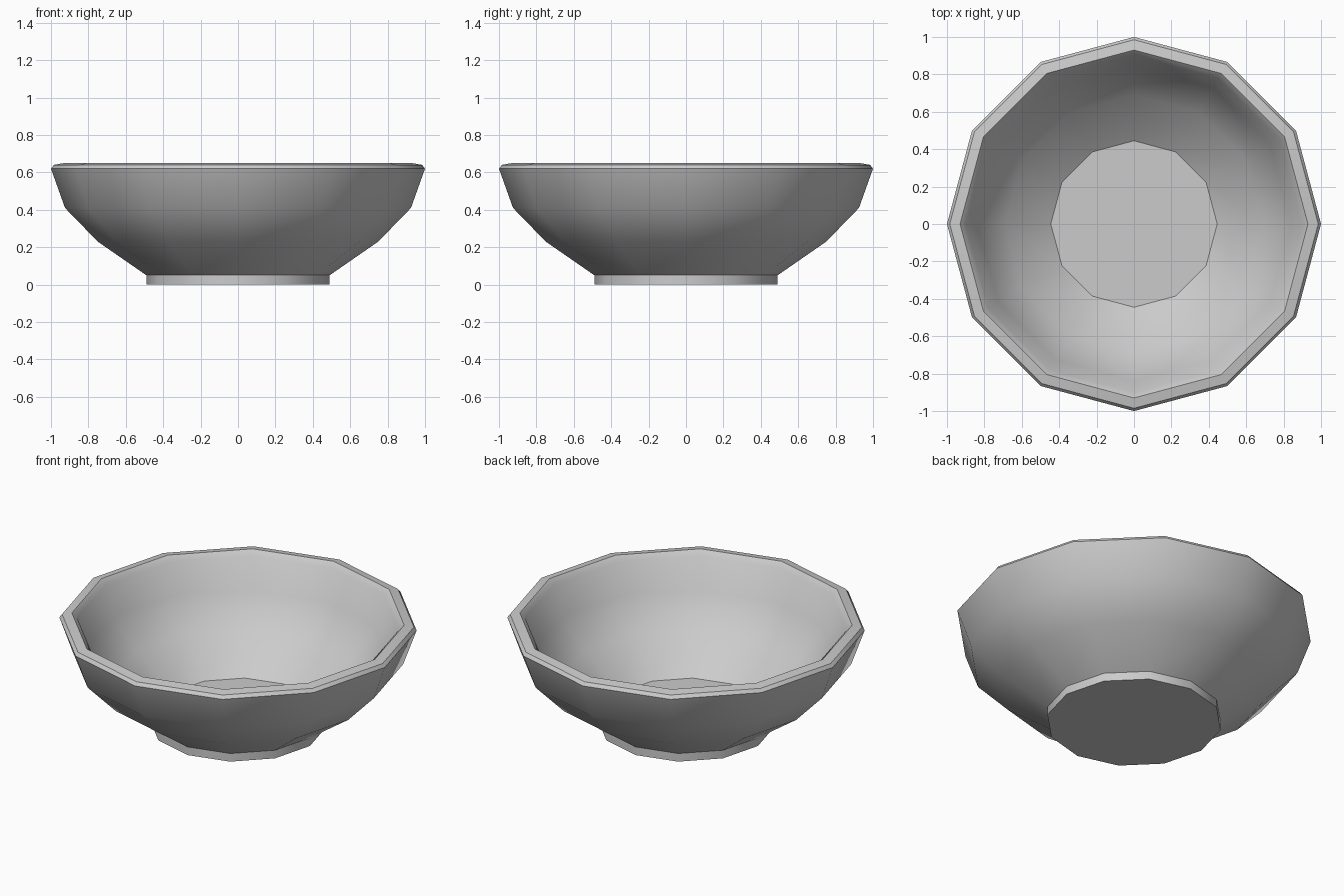
import bpy
import bmesh
from math import cos, sin, pi, radians

SIDES = 12

cube = bpy.data.objects.get("Cube")
if cube:
    bpy.data.objects.remove(cube)

grey = bpy.data.materials.new("grey ceramic")
grey.use_nodes = True
colour = (0.6, 0.6, 0.6, 1)
grey.diffuse_color = colour
grey.node_tree.nodes["Principled BSDF"].inputs["Base Color"].default_value = colour


def lathe(name, profile, smooth_angle):
    """Turn a (radius, height) profile around z and cap both ends."""
    bm = bmesh.new()
    rings = [[bm.verts.new((r * cos(2 * pi * i / SIDES), r * sin(2 * pi * i / SIDES), z))
              for i in range(SIDES)] for r, z in profile]
    for low, high in zip(rings, rings[1:]):
        for i in range(SIDES):
            j = (i + 1) % SIDES
            bm.faces.new((low[i], low[j], high[j], high[i]))
    bm.faces.new(rings[0][::-1])
    bm.faces.new(rings[-1])
    mesh = bpy.data.meshes.new(name)
    bm.to_mesh(mesh)
    bm.free()
    mesh.materials.append(grey)
    obj = bpy.data.objects.new(name, mesh)
    bpy.context.collection.objects.link(obj)
    bpy.ops.object.select_all(action="DESELECT")
    obj.select_set(True)
    bpy.context.view_layer.objects.active = obj
    bpy.ops.object.shade_smooth_by_angle(angle=radians(smooth_angle))
    return obj


# Foot, outer wall, bevelled rim, inner wall and floor in one turned profile
lathe("bowl", [
    (0.49, 0), (0.49, 0.05),
    (0.75, 0.23), (0.925, 0.41), (1.0, 0.62),
    (0.985, 0.64), (0.93, 0.65), (0.90, 0.62),
    (0.84, 0.44), (0.69, 0.26), (0.445, 0.08),
], 31)
